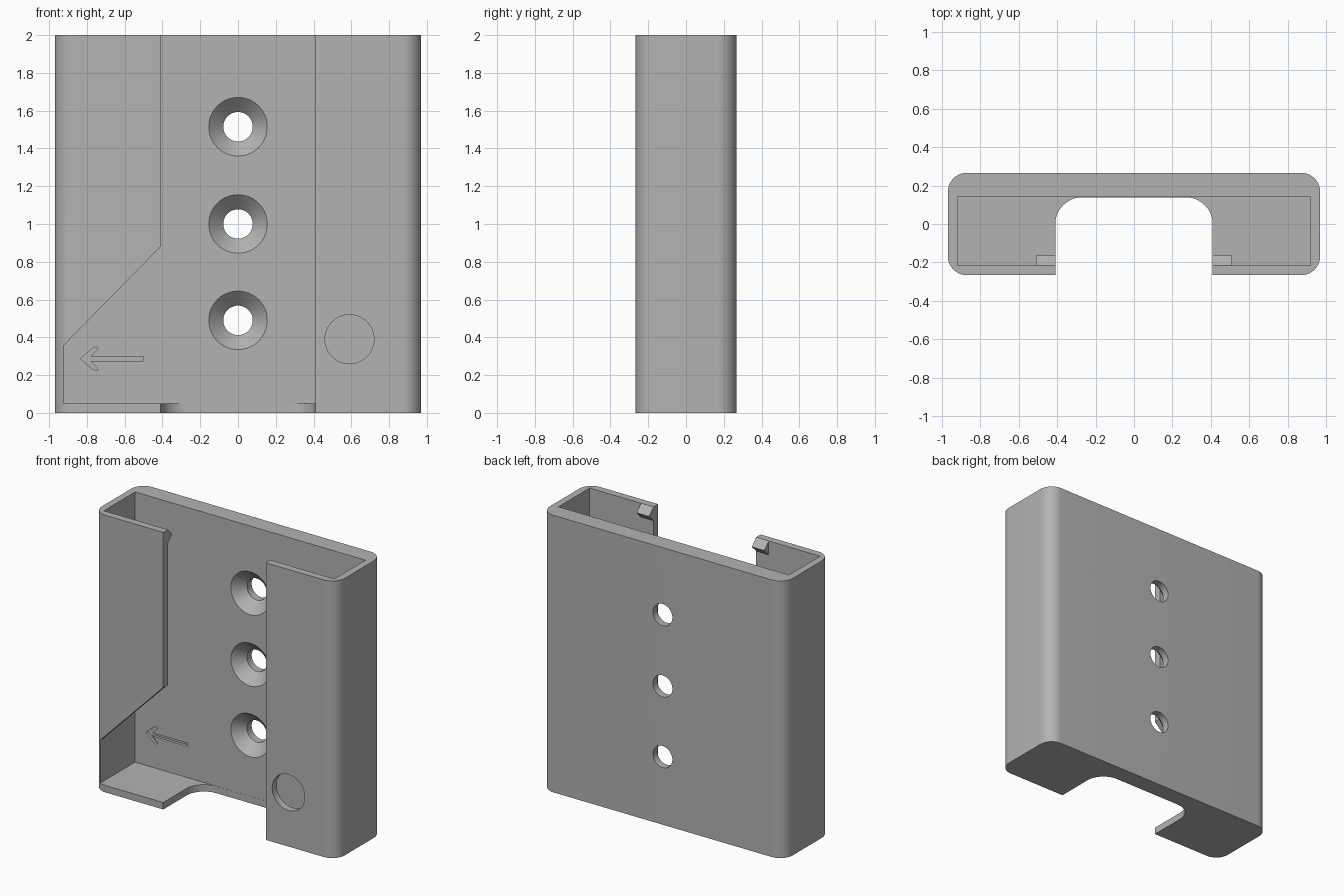
import bpy, bmesh, math
from mathutils import Vector

if "Cube" in bpy.data.objects:
    bpy.data.objects.remove(bpy.data.objects["Cube"])

grey = bpy.data.materials.new("mid grey plastic")
grey.use_nodes = True
grey.diffuse_color = (0.45, 0.45, 0.45, 1)
grey.node_tree.nodes["Principled BSDF"].inputs["Base Color"].default_value = (0.45, 0.45, 0.45, 1)

W, D, H = 0.97, 0.267, 2.0            # half width, half depth, height
WALL_X, FRONT, BACK, FLOOR = 0.92, -0.215, 0.14, 0.05
SLOT = 0.41


def prism(name, points, axis, start, end):
    """Extrude a flat outline along an axis; outlines are xy, xz or yz pairs."""
    place = {"x": lambda p, t: (t, p[0], p[1]),
             "y": lambda p, t: (p[0], t, p[1]),
             "z": lambda p, t: (p[0], p[1], t)}[axis]
    bm = bmesh.new()
    face = bm.faces.new([bm.verts.new(place(p, start)) for p in points])
    new = bmesh.ops.extrude_face_region(bm, geom=[face])["geom"]
    shift = Vector(place((0, 0), end - start))
    bmesh.ops.translate(bm, vec=shift, verts=[v for v in new if isinstance(v, bmesh.types.BMVert)])
    bmesh.ops.recalc_face_normals(bm, faces=bm.faces)
    mesh = bpy.data.meshes.new(name)
    bm.to_mesh(mesh)
    bm.free()
    obj = bpy.data.objects.new(name, mesh)
    bpy.context.collection.objects.link(obj)
    mesh.materials.append(grey)
    return obj


def rect(x0, x1, y0, y1):
    return [(x0, y0), (x1, y0), (x1, y1), (x0, y1)]


def arc(cx, cy, r, a0, a1, steps=12):
    angles = [math.radians(a0 + (a1 - a0) * i / steps) for i in range(steps + 1)]
    return [(cx + r * math.cos(a), cy + r * math.sin(a)) for a in angles]


def lathe(name, profile, x, z, steps=48):
    """Solid of revolution about a y-parallel axis; profile holds (radius, y)."""
    bm = bmesh.new()
    rings = [[bm.verts.new((x + px, y, z + pz)) for px, pz in arc(0, 0, r, 0, 360, steps)[:-1]]
             for r, y in profile]
    for a, b in zip(rings, rings[1:]):
        for i in range(steps):
            j = (i + 1) % steps
            bm.faces.new((a[i], a[j], b[j], b[i]))
    bm.faces.new(rings[0])
    bm.faces.new(rings[-1])
    bmesh.ops.recalc_face_normals(bm, faces=bm.faces)
    mesh = bpy.data.meshes.new(name)
    bm.to_mesh(mesh)
    bm.free()
    obj = bpy.data.objects.new(name, mesh)
    bpy.context.collection.objects.link(obj)
    mesh.materials.append(grey)
    return obj


def cut(target, cutter):
    cutter.hide_render = True
    mod = target.modifiers.new("cut", "BOOLEAN")
    mod.operation, mod.solver, mod.object = "DIFFERENCE", "EXACT", cutter
    bpy.context.view_layer.objects.active = target
    bpy.ops.object.modifier_apply(modifier=mod.name)
    bpy.data.objects.remove(cutter)


# Rounded outer body
R = 0.1
outline = []
for sx, sy, a in ((1, 1, 0), (-1, 1, 90), (-1, -1, 180), (1, -1, 270)):
    outline += arc(sx * (W - R), sy * (D - R), R, a, a + 90)
body = prism("holder_body", outline, "z", 0, H)

# Open-topped pocket
cut(body, prism("pocket", rect(-WALL_X, WALL_X, FRONT, BACK), "z", FLOOR, H + 0.2))

# Front slot, with rounded inner corners through the floor
r, back = 0.14, BACK - 0.001
slot = [(-SLOT, -0.5), (SLOT, -0.5)] + arc(SLOT - r, back - r, r, 0, 90) + arc(r - SLOT, back - r, r, 90, 180)
cut(body, prism("slot", slot, "z", -0.2, H + 0.2))

# Slanted window in the front wall
window = [(-WALL_X, FLOOR), (-0.3, FLOOR), (-0.3, 0.99), (-WALL_X, 0.36)]
window = [(-WALL_X, FLOOR), (-0.35, FLOOR), (-0.35, 0.94), (-SLOT, 0.88), (-WALL_X, 0.36)]
cut(body, prism("window", window, "y", -0.5, FRONT + 0.02))

# Round hole in the front wall
cut(body, lathe("finger_hole", [(0.13, -0.5), (0.13, FRONT + 0.05)], 0.59, 0.39))

# Countersunk screw holes
for z in (0.49, 1.0, 1.515):
    profile = [(0.155, BACK - 0.03), (0.155, BACK), (0.078, BACK + 0.075), (0.078, 0.4)]
    cut(body, lathe("screw_hole", profile, 0, z))

# Engraved arrow
upper = [(-0.748, 0.063), (-0.742, 0.052), (-0.782, 0.011), (-0.5, 0.011)]
arrow = [(-0.835, 0.0)] + [(-0.77, 0.055)] + upper
arrow += [(x, -z) for x, z in reversed(arrow[1:])]
cut(body, prism("arrow", [(x, z + 0.287) for x, z in arrow], "y", BACK - 0.03, BACK + 0.02))

bpy.ops.object.select_all(action="DESELECT")
body.select_set(True)
bpy.context.view_layer.objects.active = body
bpy.ops.object.shade_smooth_by_angle(angle=math.radians(30))

# Retaining catches inside the front wall
catch = [(FRONT - 0.005, H), (FRONT, H), (-0.165, 1.95), (FRONT, 1.9), (FRONT - 0.005, 1.9)]
for side, x0 in (("left", SLOT), ("right", -SLOT - 0.1)):
    prism(side + "_catch", catch, "x", x0, x0 + 0.1)
